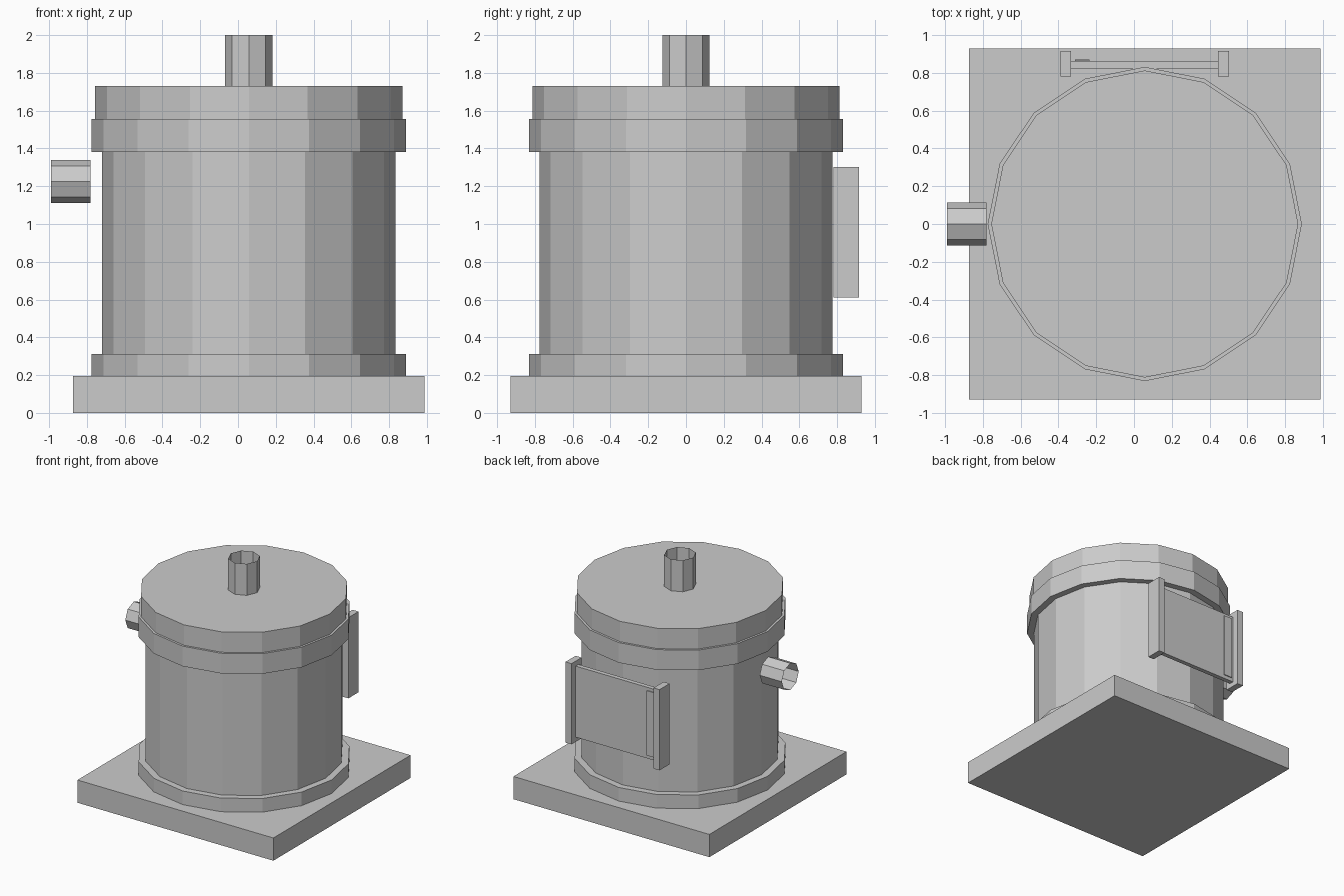
import bpy, bmesh, math
from mathutils import Matrix

if "Cube" in bpy.data.objects:
    bpy.data.objects.remove(bpy.data.objects["Cube"])

metal = bpy.data.materials.new("grey metal")
metal.diffuse_color = (0.6, 0.6, 0.6, 1)
metal.use_nodes = True
metal.node_tree.nodes["Principled BSDF"].inputs["Base Color"].default_value = metal.diffuse_color


def finish(name, bm):
    me = bpy.data.meshes.new(name)
    bm.to_mesh(me)
    bm.free()
    me.materials.append(metal)
    ob = bpy.data.objects.new(name, me)
    bpy.context.collection.objects.link(ob)
    return ob


def box(name, x0, x1, y0, y1, z0, z1):
    bm = bmesh.new()
    size = Matrix.Diagonal((x1 - x0, y1 - y0, z1 - z0, 1))
    mid = Matrix.Translation(((x0 + x1) / 2, (y0 + y1) / 2, (z0 + z1) / 2))
    bmesh.ops.create_cube(bm, size=1, matrix=mid @ size)
    return finish(name, bm)


def lathe(name, profile, sides, matrix, cap=False):
    """Turn (radius, height) points around z, going upward; optionally close the top."""
    bm = bmesh.new()
    rings = []
    for r, z in profile:
        angles = [2 * math.pi * i / sides for i in range(sides)]
        rings.append([bm.verts.new((r * math.cos(a), r * math.sin(a), z)) for a in angles])
    for low, high in zip(rings, rings[1:]):
        for i in range(sides):
            j = (i + 1) % sides
            bm.faces.new((low[i], low[j], high[j], high[i]))
    if cap:
        bm.faces.new(rings[-1])
    bm.transform(matrix)
    return finish(name, bm)


CX = 0.057  # axis of the tank

# square foot slab
box("base_slab", -0.873, 0.987, -0.93, 0.93, 0, 0.195)

# tank with lower band, drum wall, upper band and lid
lathe("tank", [(0.832, 0.195), (0.832, 0.312), (0.776, 0.312), (0.776, 1.382),
               (0.832, 1.382), (0.832, 1.555), (0.813, 1.555), (0.813, 1.73)],
      16, Matrix.Translation((CX, 0, 0)), cap=True)

# open pipes: one on the lid, one pointing left
lathe("top_pipe", [(0.125, 1.73), (0.125, 2.0)], 8, Matrix.Translation((CX, 0, 0)))
lathe("side_pipe", [(0.115, 0.78), (0.115, 0.99)], 8,
      Matrix.Translation((0, 0, 1.225)) @ Matrix.Rotation(-math.pi / 2, 4, 'Y'))

# rear hatch: panel, two upright rails and a thin strip
box("hatch_panel", -0.333, 0.445, 0.822, 0.86, 0.65, 1.26)
for name, x in (("left_rail", -0.39), ("right_rail", 0.445)):
    box(name, x, x + 0.057, 0.78, 0.917, 0.61, 1.303)
box("hatch_strip", -0.312, -0.235, 0.862, 0.87, 0.68, 1.235)
